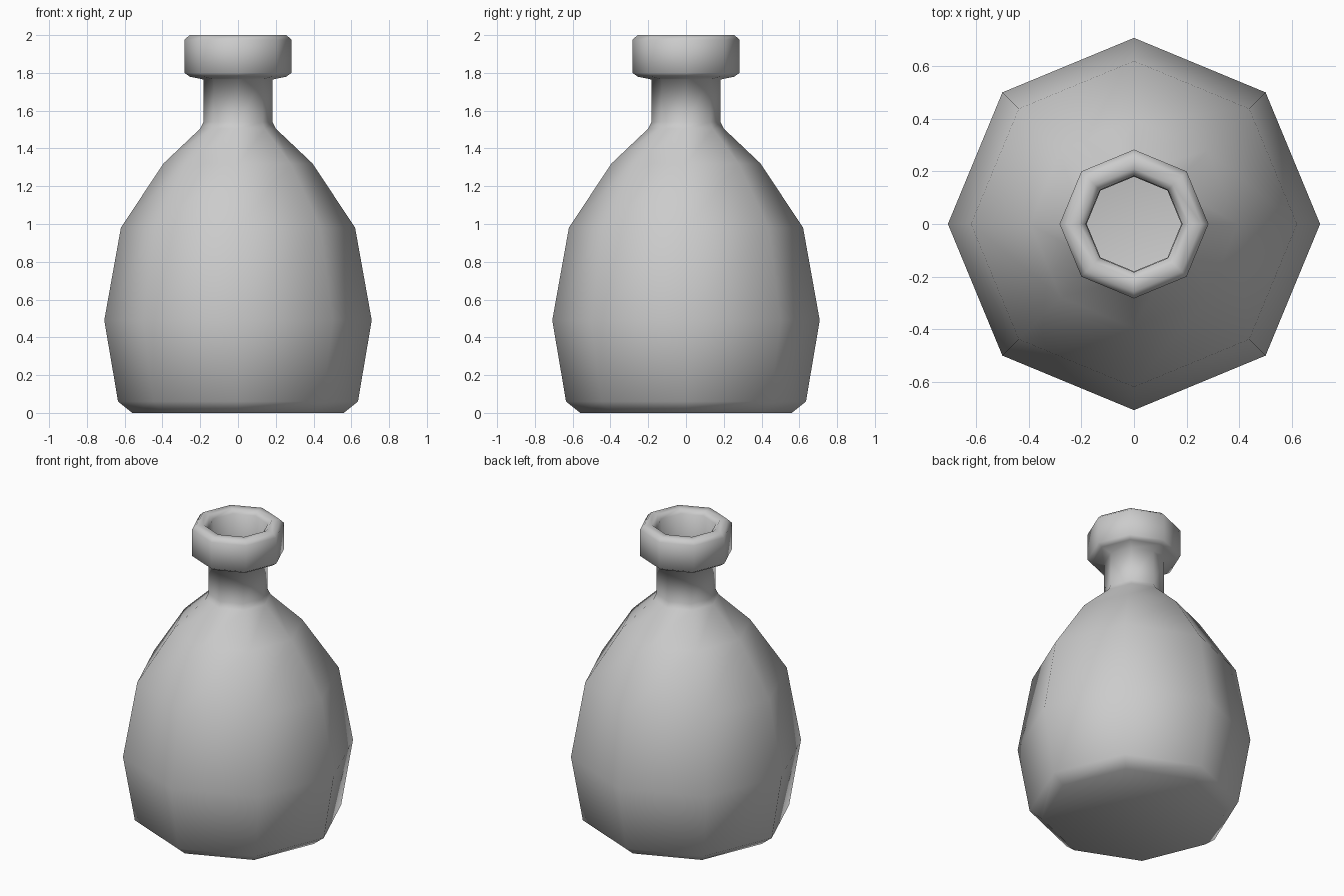
import bpy, bmesh
from math import cos, sin, pi

if "Cube" in bpy.data.objects:
    bpy.data.objects.remove(bpy.data.objects["Cube"])

SIDES = 8

# Bottle outline (radius, height): base, belly, shoulder, neck, lip, then down inside the mouth
PROFILE = [
    (0.56, 0.0), (0.635, 0.06), (0.708, 0.49), (0.62, 0.98), (0.395, 1.32),
    (0.20, 1.505), (0.183, 1.54), (0.183, 1.765),
    (0.255, 1.78), (0.283, 1.80), (0.283, 1.975), (0.257, 2.0),
    (0.21, 2.0), (0.183, 1.975), (0.18, 1.77),
]


def lathe(name, profile):
    """Spin a profile around z into an eight-sided smooth shell with a closed base."""
    bm = bmesh.new()
    rings = [[bm.verts.new((r * cos(2 * pi * i / SIDES), r * sin(2 * pi * i / SIDES), z))
              for i in range(SIDES)] for r, z in profile]
    for low, high in zip(rings, rings[1:]):
        for i in range(SIDES):
            j = (i + 1) % SIDES
            bm.faces.new((low[i], low[j], high[j], high[i]))
    bm.faces.new(rings[0][::-1])
    for face in bm.faces:
        face.smooth = True
    mesh = bpy.data.meshes.new(name)
    bm.to_mesh(mesh)
    bm.free()
    obj = bpy.data.objects.new(name, mesh)
    bpy.context.collection.objects.link(obj)
    return obj


# Round-bellied bottle with an open, thick-lipped mouth
lathe("bottle", PROFILE)
